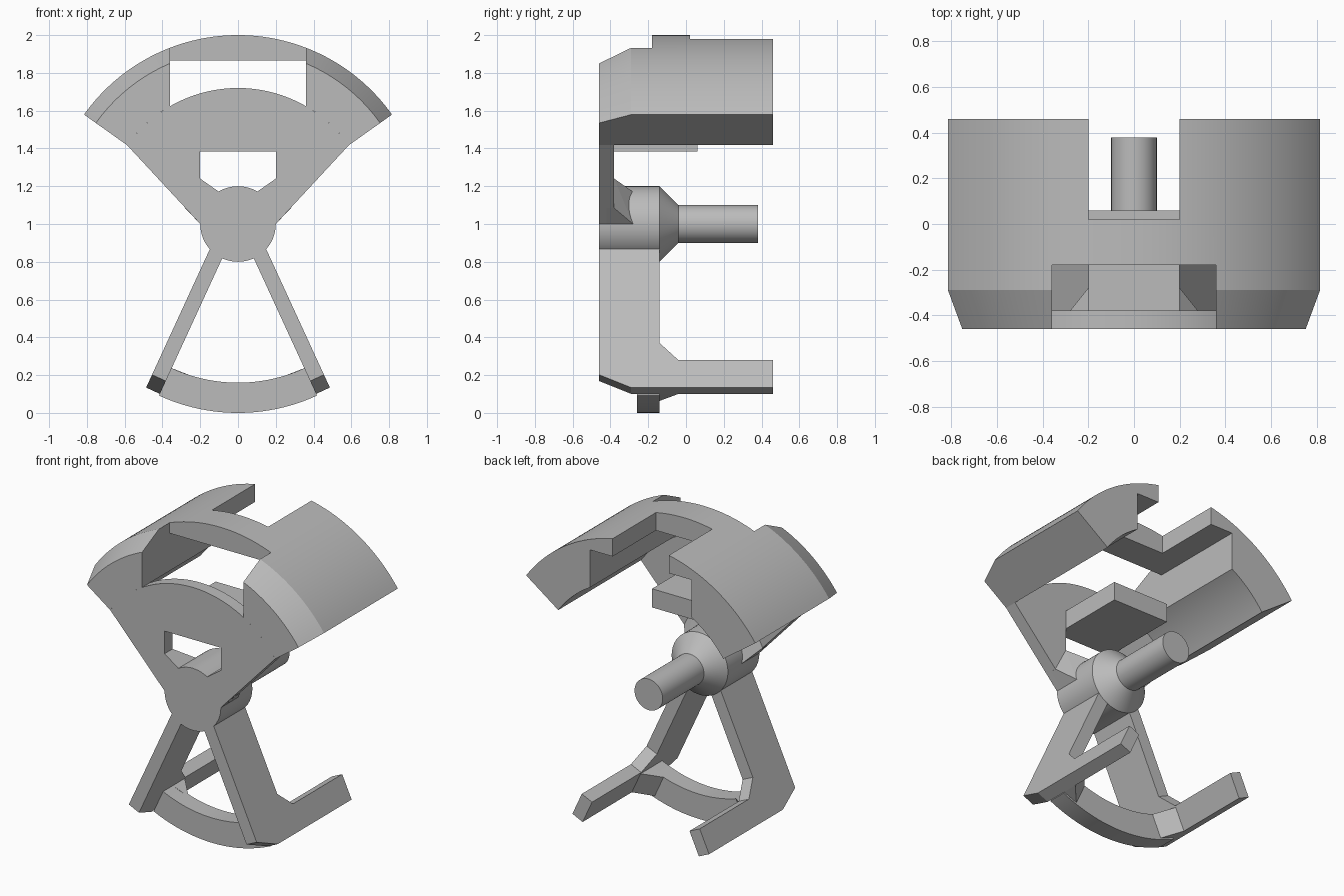
import bpy, bmesh
from math import sin, cos, pi, radians
from mathutils import Vector

cube = bpy.data.objects.get("Cube")
if cube:
    bpy.data.objects.remove(cube, do_unlink=True)

# One plain grey material
GREY = (0.5, 0.5, 0.5, 1)
grey = bpy.data.materials.new("plain grey")
grey.diffuse_color = GREY
grey.use_nodes = True
grey.node_tree.nodes["Principled BSDF"].inputs["Base Color"].default_value = GREY

AXIS_Z = 1.0
FRONT, BACK = -0.46, 0.46
R_OUT, R_IN = 1.0, 0.72
FAN = radians(35.4)
ARM = radians(-65.3)


def finish(name, bm):
    bmesh.ops.recalc_face_normals(bm, faces=bm.faces)
    mesh = bpy.data.meshes.new(name)
    bm.to_mesh(mesh)
    bm.free()
    mesh.materials.append(grey)
    obj = bpy.data.objects.new(name, mesh)
    bpy.context.collection.objects.link(obj)
    return obj


def polar(r, a):
    return r * cos(a), AXIS_Z + r * sin(a)


def arc(r, a0, a1, n=40):
    return [polar(r, a0 + (a1 - a0) * i / n) for i in range(n + 1)]


def extrude(name, outline, offset, to3d=lambda p: Vector((p[0], 0, p[1]))):
    """Solid made by pushing a flat outline along an offset vector."""
    bm = bmesh.new()
    face = bm.faces.new([bm.verts.new(to3d(p)) for p in outline])
    new = bmesh.ops.extrude_face_region(bm, geom=[face])["geom"]
    verts = [v for v in new if isinstance(v, bmesh.types.BMVert)]
    bmesh.ops.translate(bm, verts=verts, vec=Vector(offset))
    return finish(name, bm)


def prism(name, outline, y0, y1):
    return extrude(name, outline, (0, y1 - y0, 0), lambda p: Vector((p[0], y0, p[1])))


def box(name, x, y, z):
    return prism(name, [(x[0], z[0]), (x[1], z[0]), (x[1], z[1]), (x[0], z[1])], *y)


def sweep(name, profile, a0, a1, n, closed=False):
    """Turn an (r, y) profile about the shaft axis."""
    bm = bmesh.new()
    rings = []
    for i in range(n if closed else n + 1):
        c, s = cos(a0 + (a1 - a0) * i / n), sin(a0 + (a1 - a0) * i / n)
        rings.append([bm.verts.new((r * c, y, AXIS_Z + r * s)) for r, y in profile])
    k = len(profile)
    for i in range(n):
        a, b = rings[i], rings[(i + 1) % len(rings)]
        for j in range(k - 1 if closed else k):
            m = (j + 1) % k
            bm.faces.new((a[j], a[m], b[m], b[j]))
    if closed:
        for j in (0, k - 1):
            bm.faces.new([ring[j] for ring in rings])
    else:
        bm.faces.new(rings[0])
        bm.faces.new(rings[-1])
    return finish(name, bm)


def hull(name, points):
    bm = bmesh.new()
    for p in points:
        bm.verts.new(p)
    bmesh.ops.convex_hull(bm, input=bm.verts)
    bmesh.ops.dissolve_limit(bm, angle_limit=0.01, verts=bm.verts, edges=bm.edges)
    return finish(name, bm)


def bake(obj):
    deps = bpy.context.evaluated_depsgraph_get()
    mesh = bpy.data.meshes.new_from_object(obj.evaluated_get(deps))
    obj.modifiers.clear()
    obj.data = mesh


def cut(obj, *cutters):
    for c in cutters:
        mod = obj.modifiers.new("cut", "BOOLEAN")
        mod.operation, mod.solver, mod.object = "DIFFERENCE", "EXACT", c
    bake(obj)
    for c in cutters:
        bpy.data.objects.remove(c, do_unlink=True)


def mirrored(obj, name):
    twin = obj.copy()
    twin.data = obj.data.copy()
    twin.name = name
    for v in twin.data.vertices:
        v.co.x *= -1
    twin.data.flip_normals()
    bpy.context.collection.objects.link(twin)


def smooth(obj):
    bpy.ops.object.select_all(action="DESELECT")
    obj.select_set(True)
    bpy.context.view_layer.objects.active = obj
    bpy.ops.object.shade_smooth_by_angle(angle=radians(15))


# Hub, cone and shaft turned as one piece
smooth(sweep("hub_and_shaft",
             [(0.2, FRONT), (0.2, -0.14), (0.1, -0.04), (0.1, 0.38)],
             0, 2 * pi, 64, closed=True))

# Curved rim with a chamfered front, front opening, rear slot and flat bridge underside
rim = sweep("curved_rim",
            [(R_IN, FRONT), (0.923, FRONT), (R_OUT, -0.29), (R_OUT, BACK), (R_IN, BACK)],
            FAN, pi - FAN, 72)
cut(rim,
    box("underside_cutter", (-0.36, 0.36), (-1, 1), (1.2, 1.865)),
    box("front_cutter", (-0.36, 0.36), (-1, -0.18), (1.2, 2.5)),
    box("slot_cutter", (-0.2, 0.2), (0.02, 1), (1.2, 2.5)))
smooth(rim)

# Fan-shaped front plate with a window
plate = prism("front_plate",
              [(-0.2, AXIS_Z), (0.2, AXIS_Z)] + arc(R_IN, FAN, pi - FAN), FRONT, -0.38)
window = [(0.2, 1.385), (0.2, 1.24), (0.1, 1.17)]
cut(plate, prism("window_cutter", window + [(-x, z) for x, z in reversed(window)], -1, 1))
smooth(plate)

# Shelf behind the window's top edge
box("shelf", (-0.2, 0.2), (-0.42, 0.06), (1.385, 1.505))

# Sloped ribs joining hub and plate
inner = [(0, AXIS_Z), (0.2, AXIS_Z), (0.1, 1.17)]
outer = [(0.28, 1.084), (0.2, 1.24)]
rib = hull("left_rib", [(x, -0.28, z) for x, z in inner]
           + [(x, y, z) for x, z in outer for y in (-0.38, -0.42)]
           + [(x, -0.42, z) for x, z in inner])
mirrored(rib, "right_rib")

# Lower arms with rearward feet
along = Vector((cos(ARM), 0, sin(ARM)))
side = Vector((-sin(ARM), 0, cos(ARM)))
centre = Vector((0, 0, AXIS_Z))
arm_profile = [(FRONT, 0.1), (FRONT, 0.915), (-0.29, 0.99), (BACK, 0.99),
               (BACK, 0.83), (-0.04, 0.83), (-0.14, 0.73), (-0.14, 0.1)]
arm = extrude("left_arm", arm_profile, side * 0.08,
              lambda p: centre + along * p[1] + Vector((0, p[0], 0)))
mirrored(arm, "right_arm")

# Lower curved crossbar
smooth(sweep("lower_crossbar", [(0.84, -0.26), (R_OUT, -0.26), (R_OUT, -0.14), (0.84, -0.14)],
             ARM, -pi - ARM, 32))

# Corner wedges between crossbar and arms
points = []
for s, drop in ((0.84, 0.006), (0.99, 0.005)):
    for y, w in ((-0.16, 0), (-0.16, 0.1), (-0.14, 0.1), (-0.04, 0)):
        p = centre + along * (s - (drop if w else 0)) - side * w
        points.append((p.x, y, p.z))
wedge = hull("left_corner_wedge", points)
mirrored(wedge, "right_corner_wedge")
